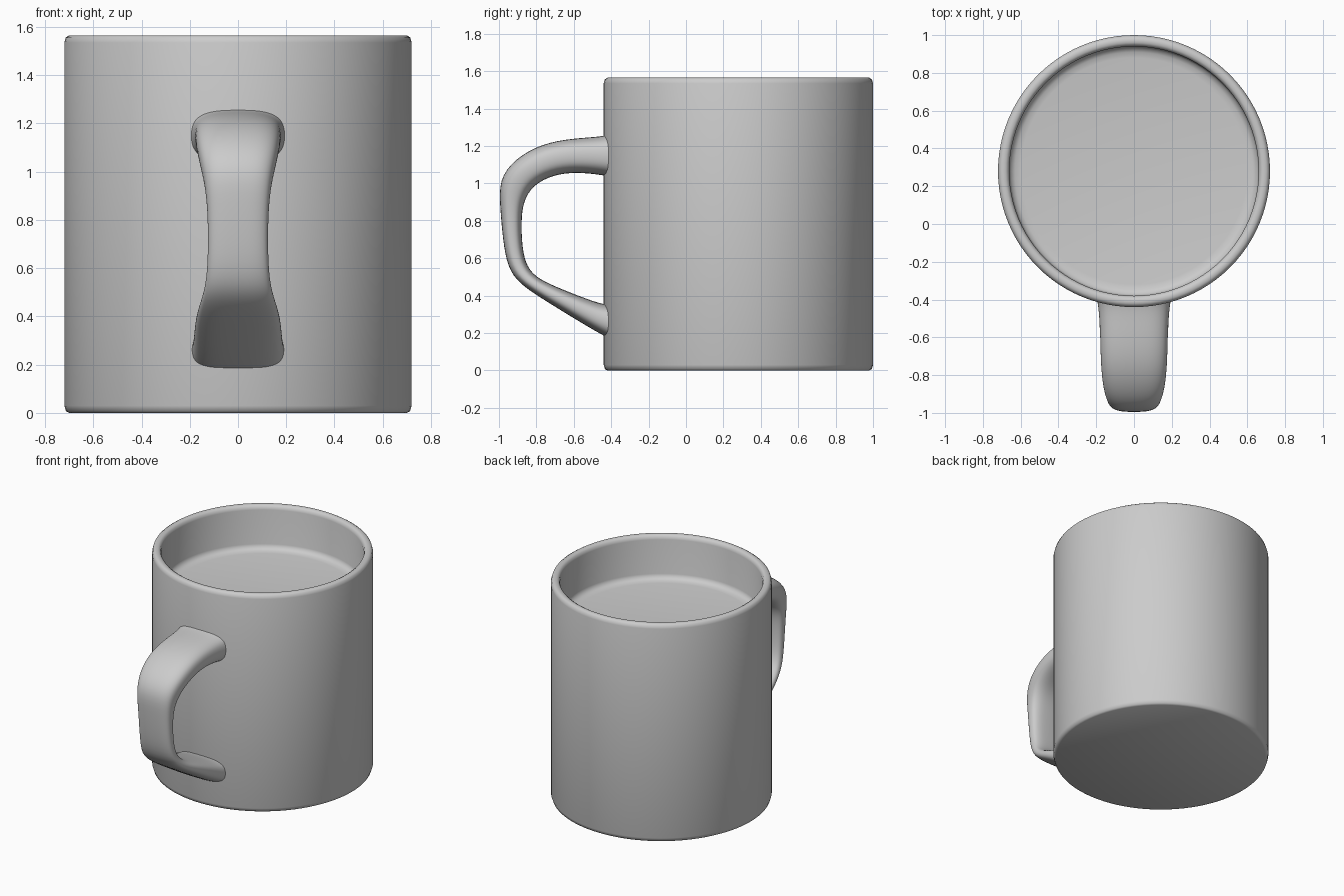
import bpy
import bmesh
import math

cube = bpy.data.objects.get("Cube")
if cube:
    bpy.data.objects.remove(cube, do_unlink=True)

grey = bpy.data.materials.new("light_grey_ceramic")
grey.use_nodes = True
colour = (0.6, 0.6, 0.6, 1)
grey.diffuse_color = colour
grey.node_tree.nodes["Principled BSDF"].inputs["Base Color"].default_value = colour

CENTRE_Y = 0.28


def finish(bm, name, levels=0):
    """Turn a bmesh into a smooth shaded object."""
    bmesh.ops.recalc_face_normals(bm, faces=bm.faces)
    mesh = bpy.data.meshes.new(name)
    bm.to_mesh(mesh)
    bm.free()
    mesh.materials.append(grey)
    obj = bpy.data.objects.new(name, mesh)
    bpy.context.collection.objects.link(obj)
    bpy.ops.object.select_all(action="DESELECT")
    obj.select_set(True)
    bpy.context.view_layer.objects.active = obj
    bpy.ops.object.shade_smooth_by_angle(angle=math.radians(45))
    if levels:
        sub = obj.modifiers.new("rounding", "SUBSURF")
        sub.levels = sub.render_levels = levels
    return obj


# Cup body: rounded base, wall, rolled rim and raised inner floor
profile = [(0, 0), (0.70, 0), (0.713, 0.007), (0.72, 0.03),
           (0.72, 1.535), (0.714, 1.556), (0.70, 1.565), (0.68, 1.565),
           (0.666, 1.556), (0.66, 1.535),
           (0.66, 1.29), (0.652, 1.267), (0.63, 1.255), (0.60, 1.25), (0, 1.25)]
bm = bmesh.new()
verts = [bm.verts.new((r, 0, z)) for r, z in profile]
edges = [bm.edges.new(pair) for pair in zip(verts, verts[1:])]
bmesh.ops.spin(bm, geom=verts + edges, cent=(0, 0, 0), axis=(0, 0, 1),
               angle=math.tau, steps=96, use_duplicate=False)
bmesh.ops.remove_doubles(bm, verts=bm.verts, dist=0.0005)
bmesh.ops.translate(bm, verts=bm.verts, vec=(0, CENTRE_Y, 0))
finish(bm, "cup_body")

# Handle stations: outer point (y, z), inner point (y, z), half width
stations = [
    ((-0.39, 1.27), (-0.39, 1.03), 0.20),
    ((-0.45, 1.25), (-0.45, 1.045), 0.188),
    ((-0.60, 1.243), (-0.59, 1.06), 0.18),
    ((-0.77, 1.215), (-0.71, 1.045), 0.178),
    ((-0.92, 1.13), (-0.82, 0.99), 0.165),
    ((-1.0, 1.02), (-0.87, 0.90), 0.14),
    ((-0.995, 0.88), (-0.88, 0.80), 0.127),
    ((-0.98, 0.70), (-0.877, 0.68), 0.125),
    ((-0.955, 0.55), (-0.86, 0.575), 0.13),
    ((-0.89, 0.46), (-0.81, 0.50), 0.148),
    ((-0.74, 0.365), (-0.69, 0.445), 0.175),
    ((-0.57, 0.26), (-0.55, 0.39), 0.183),
    ((-0.45, 0.19), (-0.45, 0.355), 0.188),
    ((-0.39, 0.16), (-0.39, 0.35), 0.195),
]
SIDES = 20


def rounded(value):
    """Push a sine or cosine outward for a rounded box section."""
    return math.copysign(abs(value) ** 0.72, value)


bm = bmesh.new()
rings = []
for outer, inner, width in stations:
    ring = []
    for i in range(SIDES):
        a = math.tau * i / SIDES
        t = (1 + rounded(math.sin(a))) / 2
        y, z = (n + (o - n) * t for o, n in zip(outer, inner))
        ring.append(bm.verts.new((width * rounded(math.cos(a)), y, z)))
    rings.append(ring)
for low, high in zip(rings, rings[1:]):
    for i in range(SIDES):
        j = (i + 1) % SIDES
        bm.faces.new((low[i], low[j], high[j], high[i]))
finish(bm, "handle", levels=2)
